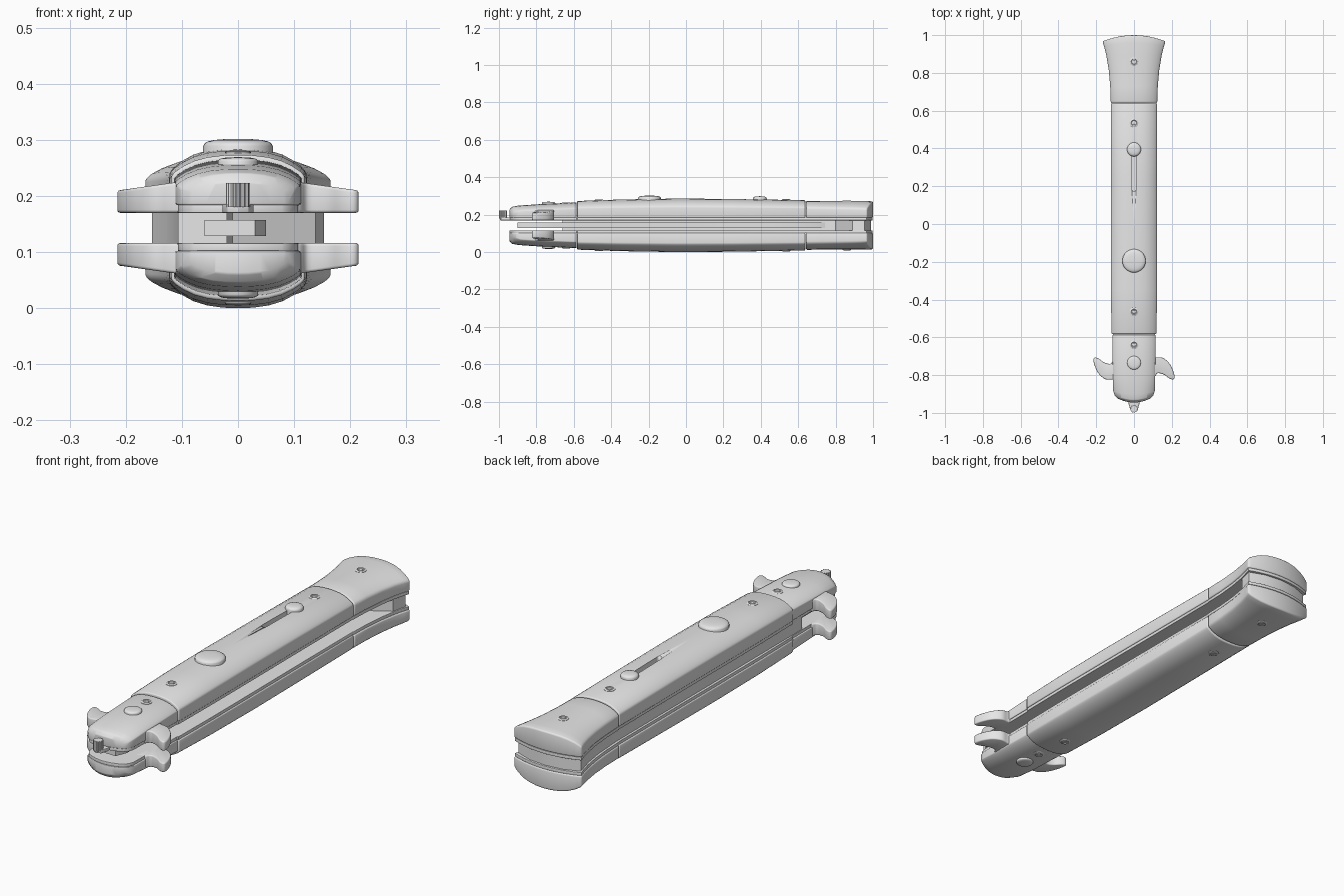
import bpy, bmesh, math
from mathutils import Vector

old = bpy.data.objects.get("Cube")
if old:
    bpy.data.objects.remove(old, do_unlink=True)

MID = 0.143       # height of the plane between the two halves
GAP = 0.17        # inner face of the upper half
LINER = 0.184     # top of the upper liner

grey = bpy.data.materials.new("plain_grey")
grey.use_nodes = True
grey.diffuse_color = (0.8, 0.8, 0.8, 1)
grey.node_tree.nodes["Principled BSDF"].inputs["Base Color"].default_value = (0.8, 0.8, 0.8, 1)


def finish(name, bm, bevel=0.0, segments=2, mirror=False, angle=35):
    """Turn a bmesh into a shaded object; mirror copies it to the lower half."""
    bmesh.ops.recalc_face_normals(bm, faces=bm.faces)
    bmesh.ops.translate(bm, verts=bm.verts, vec=(0, 0, -MID))
    mesh = bpy.data.meshes.new(name)
    bm.to_mesh(mesh)
    bm.free()
    mesh.materials.append(grey)
    obj = bpy.data.objects.new(name, mesh)
    obj.location.z = MID
    bpy.context.collection.objects.link(obj)
    bpy.ops.object.select_all(action="DESELECT")
    obj.select_set(True)
    bpy.context.view_layer.objects.active = obj
    if bevel:
        mod = obj.modifiers.new("Bevel", "BEVEL")
        mod.width, mod.segments = bevel, segments
        mod.limit_method = "ANGLE"
        mod.angle_limit = math.radians(angle)
        bpy.ops.object.modifier_apply(modifier=mod.name)
    if mirror:
        mod = obj.modifiers.new("Mirror", "MIRROR")
        mod.use_axis = (False, False, True)
        mod.use_mirror_merge = False
        bpy.ops.object.modifier_apply(modifier=mod.name)
    bpy.ops.object.shade_smooth_by_angle(angle=math.radians(angle))
    return obj


# Crown across the width: position and rise from edge to centre
HALF = [(1, 0), (0.93, 0.22), (0.82, 0.46), (0.65, 0.72), (0.45, 0.89), (0.22, 0.98)]
CROWN = [(-u, f) for u, f in HALF] + [(0, 1)] + HALF[::-1]


def loft(name, stations, floor, bevel):
    """Stations: y, half width, edge height, centre height, end bow."""
    bm = bmesh.new()
    rows = []
    for y, w, edge, top, bow in stations:
        upper = [bm.verts.new((u * w, y + bow * u * u, edge + (top - edge) * f)) for u, f in CROWN]
        lower = [bm.verts.new((u * w, y + bow * u * u, floor)) for u, f in CROWN]
        rows.append((upper, lower))
    last = len(CROWN) - 1
    for (ua, la), (ub, lb) in zip(rows, rows[1:]):
        for i in range(last):
            bm.faces.new((ua[i], ua[i + 1], ub[i + 1], ub[i]))
            bm.faces.new((la[i], la[i + 1], lb[i + 1], lb[i]))
        for i in (0, last):
            bm.faces.new((ua[i], ub[i], lb[i], la[i]))
    for up, lo in (rows[0], rows[-1]):
        for i in range(last):
            bm.faces.new((up[i], up[i + 1], lo[i + 1], lo[i]))
    return finish(name, bm, bevel, 3, mirror=True)


def lathe(name, profile, y, z, mirror=False, sides=24):
    """Spin a radius and height profile about an upright axis."""
    bm = bmesh.new()
    rings = []
    for r, h in profile:
        rings.append([bm.verts.new((r * math.cos(a), y + r * math.sin(a), z + h))
                      for a in (math.tau * k / sides for k in range(sides))])
    for a, b in zip(rings, rings[1:]):
        for k in range(sides):
            n = (k + 1) % sides
            bm.faces.new((a[k], a[n], b[n], b[k]))
    bm.faces.new(rings[0])
    bm.faces.new(rings[-1])
    return finish(name, bm, mirror=mirror)


def prism(name, outline, low, high, bevel=0.0, mirror=False):
    """Extrude a plan outline; high may be a function of x."""
    bm = bmesh.new()
    base = [bm.verts.new((x, y, low)) for x, y in outline]
    top = [bm.verts.new((x, y, high(x) if callable(high) else high)) for x, y in outline]
    bm.faces.new(base)
    bm.faces.new(top)
    for i in range(len(base)):
        n = (i + 1) % len(base)
        bm.faces.new((base[i], base[n], top[n], top[i]))
    return finish(name, bm, bevel, 3, mirror)


def smooth_path(points, steps=4):
    """Catmull-Rom curve through the points."""
    pts = [Vector(p) for p in points]
    pts = [pts[0]] + pts + [pts[-1]]
    out = []
    for a, b, c, d in zip(pts, pts[1:], pts[2:], pts[3:]):
        for k in range(steps):
            t = k / steps
            out.append(0.5 * (2 * b + (c - a) * t + (2 * a - 5 * b + 4 * c - d) * t ** 2
                              + (3 * b - a - 3 * c + d) * t ** 3))
    return out + [pts[-1]]


# Handle: front bolster, grip scale and flared rear bolster
front = [(-0.945, 0.088, 0.203, 0.225, 0.022), (-0.932, 0.102, 0.212, 0.241, 0.025),
         (-0.90, 0.110, 0.219, 0.248, 0.015), (-0.80, 0.112, 0.225, 0.255, 0),
         (-0.586, 0.114, 0.232, 0.265, 0)]
grip = [(-0.582, 0.119, 0.236, 0.273, 0), (-0.35, 0.122, 0.240, 0.281, 0),
        (-0.05, 0.122, 0.242, 0.286, 0), (0.25, 0.121, 0.241, 0.284, 0),
        (0.638, 0.121, 0.238, 0.277, 0)]
rear = [(0.642, 0.123, 0.236, 0.274, 0), (0.73, 0.126, 0.235, 0.273, 0),
        (0.82, 0.134, 0.234, 0.273, -0.002), (0.90, 0.146, 0.233, 0.273, -0.01),
        (0.96, 0.158, 0.232, 0.273, -0.022), (1.0, 0.167, 0.230, 0.271, -0.033)]
loft("front_bolster", front, LINER, 0.012)
scale = loft("grip_scale", grip, LINER, 0.005)
loft("rear_bolster", rear, LINER, 0.007)
loft("liner", [(y * 0.998, w - 0.004, LINER, LINER, bow) for y, w, e, t, bow in front + grip + rear],
     GAP, 0.001)

# Slider slot in the upper scale
slot_arc = [(0.012 * math.cos(math.pi * k / 6), 0.012 * math.sin(math.pi * k / 6)) for k in range(7)]
cutter = prism("slot_cutter", [(x, 0.42 + y) for x, y in slot_arc] + [(-x, 0.185 - y) for x, y in slot_arc],
               0.262, 0.32)
cutter.hide_render = True
cut = scale.modifiers.new("Slot", "BOOLEAN")
cut.operation, cut.object = "DIFFERENCE", cutter
bpy.context.view_layer.objects.active = scale
bpy.ops.object.modifier_apply(modifier=cut.name)
bpy.data.objects.remove(cutter, do_unlink=True)

# Curled guard horns, one turned half way round from the other
horn = smooth_path([(0.07, -0.685), (0.112, -0.706), (0.15, -0.708), (0.185, -0.735), (0.207, -0.777),
                    (0.215, -0.812), (0.205, -0.823), (0.185, -0.816), (0.158, -0.797),
                    (0.125, -0.79), (0.108, -0.81), (0.07, -0.825)])
for side, sign in (("left", 1), ("right", -1)):
    outline = [(sign * x, -0.765 + sign * (y + 0.765)) for x, y in horn]
    prism(side + "_guard_horn", outline, GAP, lambda x: 0.223 - 0.14 * (abs(x) - 0.12), 0.012, True)

# Back spacer: spine on the right side, opening out into the rear block
LOW = 2 * MID - GAP
spine = [(-0.107, -0.66), (-0.107, 0.64), (-0.116, 0.78), (-0.13, 0.87), (-0.153, 0.955),
         (-0.08, 0.982), (0, 0.99), (0.08, 0.982), (0.153, 0.955), (0.138, 0.89),
         (-0.01, 0.80), (-0.02, 0.7), (-0.02, -0.66)]
prism("back_spacer", spine, LOW, GAP)

# Blade folded between the liners, with its tang at the pivot
blade = [(-0.06, -0.90), (0.03, -0.90), (0.05, -0.85), (0.05, -0.70), (0.03, -0.62),
         (0.03, 0.45), (0.0, 0.7), (-0.03, 0.78), (-0.06, 0.7)]
prism("folded_blade", blade, MID - 0.014, MID + 0.014)

# Knurled peg on its small tab at the front
prism("peg_tab", [(-0.028, -0.90), (-0.028, -0.955), (-0.019, -0.985), (0, -0.994),
                  (0.019, -0.985), (0.028, -0.955), (0.028, -0.90)], GAP, 0.185, 0.002)
ribs = []
for k in range(48):
    r = 0.021 if k % 4 < 2 else 0.0175
    a = math.tau * k / 48
    ribs.append((r * math.cos(a), -0.979 + r * math.sin(a)))
prism("knurled_peg", ribs, 0.18, 0.223)


def crown_z(y):
    """Height of the handle's centre line at y."""
    line = [(s[0], s[3]) for s in front + grip + rear]
    for (ya, za), (yb, zb) in zip(line, line[1:]):
        if ya <= y <= yb:
            return za + (zb - za) * (y - ya) / (yb - ya)


def dome(name, r, h, y, mirror=False):
    shape = [(1, -0.02 / h), (1, 0.3), (0.96, 0.55), (0.87, 0.75), (0.68, 0.9), (0.4, 0.98), (0.1, 1)]
    lathe(name, [(r * a, h * b) for a, b in shape], y, crown_z(y), mirror, 32)


# Buttons on the upper face, pivot pin on both
dome("release_button", 0.062, 0.018, -0.195)
dome("slider_button", 0.037, 0.017, 0.395)
dome("pivot_pin", 0.036, 0.011, -0.735, True)

# Screws on both faces, with a sunken socket in each head
for i, y in enumerate((-0.64, -0.465, 0.535, 0.86)):
    head = [(0.023, -0.01), (0.023, 0.001), (0.019, 0.0035), (0.015, 0.0035), (0.013, 0.0008),
            (0.009, 0.0008), (0.008, 0.003), (0.002, 0.003)]
    lathe(f"screw_{i + 1}", head, y, crown_z(y), True, 20)
